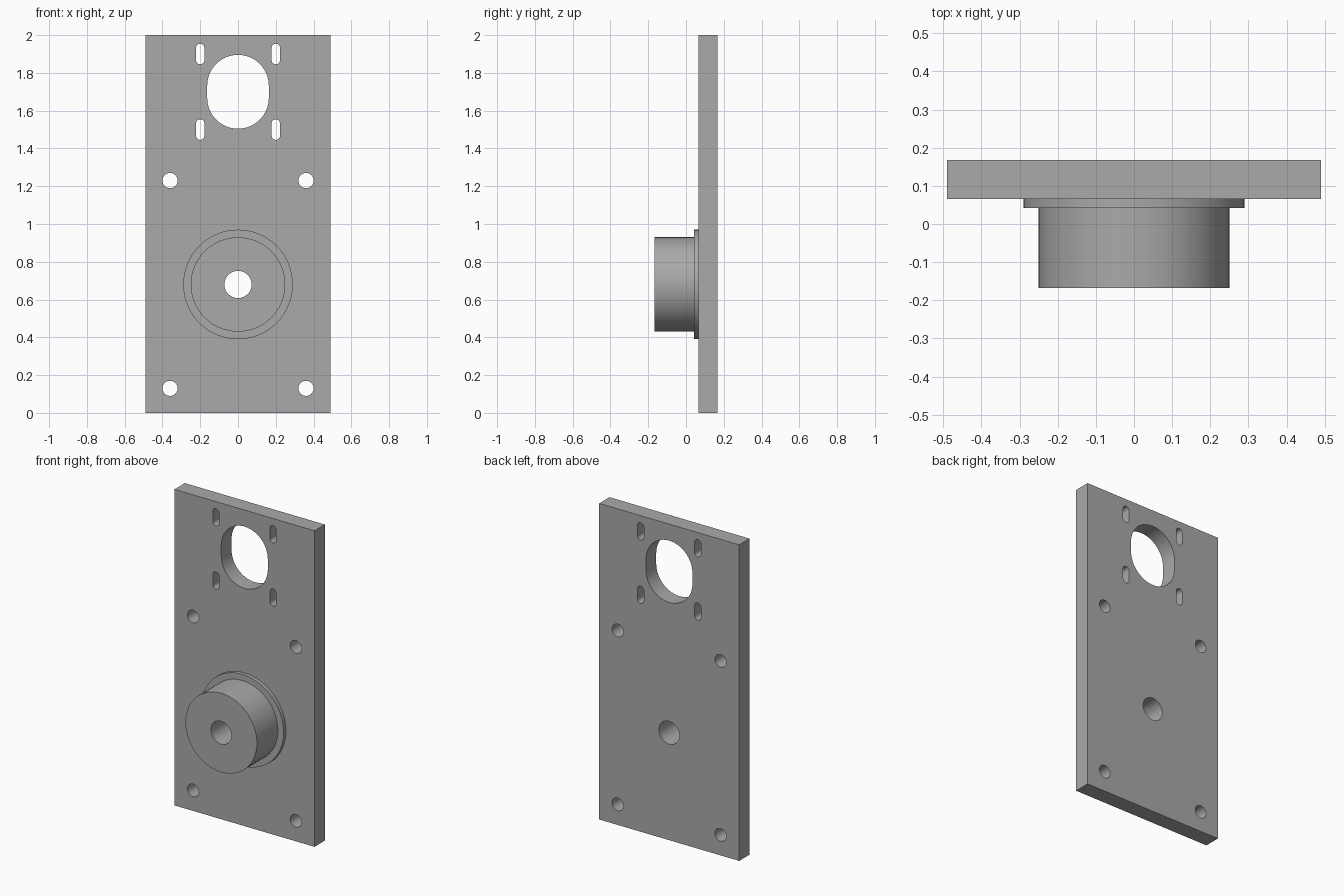
import bpy, bmesh
from math import pi, sin, cos, radians
from mathutils import Vector

if "Cube" in bpy.data.objects:
    bpy.data.objects.remove(bpy.data.objects["Cube"])

FRONT, BACK = 0.065, 0.168      # plate faces
BORE_R, BORE_Z = 0.072, 0.68    # shaft bore
TRAVEL = 0.065                  # slot adjustment length

gray = bpy.data.materials.new("machined gray")
gray.use_nodes = True
gray.diffuse_color = (0.4, 0.4, 0.4, 1)
gray.node_tree.nodes["Principled BSDF"].inputs["Base Color"].default_value = gray.diffuse_color


def finish(name, bm):
    """Turn a bmesh into a gray object with smooth walls and crisp edges."""
    bmesh.ops.recalc_face_normals(bm, faces=bm.faces)
    mesh = bpy.data.meshes.new(name)
    bm.to_mesh(mesh)
    bm.free()
    mesh.materials.append(gray)
    obj = bpy.data.objects.new(name, mesh)
    bpy.context.collection.objects.link(obj)
    bpy.ops.object.select_all(action="DESELECT")
    obj.select_set(True)
    bpy.context.view_layer.objects.active = obj
    bpy.ops.object.shade_smooth_by_angle(angle=radians(30))
    return obj


def slot(x, z, r, length=0.0, n=64):
    """Outline of a vertical slot, or of a round hole when length is zero."""
    points = []
    for end, start in ((1, 0), (-1, pi)):
        steps = n // 2 + (1 if length else 0)
        for i in range(steps):
            a = start + 2 * pi * i / n
            points.append((x + r * cos(a), z + end * length / 2 + r * sin(a)))
    return points


def add_loop(bm, points):
    verts = [bm.verts.new((x, FRONT, z)) for x, z in points]
    return [bm.edges.new((v, verts[i - 1])) for i, v in enumerate(verts)]


# Mounting plate: rectangle with all openings, extruded to thickness
outlines = [[(-0.49, 0), (0.49, 0), (0.49, 2), (-0.49, 2)],
            slot(0, BORE_Z, BORE_R),
            slot(0, 1.7, 0.163, TRAVEL)]
for side in (-1, 1):
    outlines += [slot(side * 0.36, z, 0.04) for z in (0.13, 1.23)]
    outlines += [slot(side * 0.2, z, 0.022, TRAVEL, 32) for z in (1.5, 1.9)]

bm = bmesh.new()
edges = [e for points in outlines for e in add_loop(bm, points)]
bmesh.ops.triangle_fill(bm, edges=edges, use_beauty=True, normal=(0, -1, 0))
result = bmesh.ops.extrude_face_region(bm, geom=bm.faces[:], use_keep_orig=True)
moved = [g for g in result["geom"] if isinstance(g, bmesh.types.BMVert)]
bmesh.ops.translate(bm, verts=moved, vec=(0, BACK - FRONT, 0))
finish("mounting_plate", bm)

# Bearing boss: stepped profile (radius, y) turned around the bore axis
profile = [(BORE_R, FRONT), (0.29, FRONT), (0.29, 0.042),
           (0.25, 0.042), (0.25, -0.168), (BORE_R, -0.168)]
bm = bmesh.new()
verts = [bm.verts.new((r, y, BORE_Z)) for r, y in profile]
edges = [bm.edges.new((v, verts[i - 1])) for i, v in enumerate(verts)]
bmesh.ops.spin(bm, geom=verts + edges, cent=Vector((0, 0, BORE_Z)), axis=(0, 1, 0),
               angle=2 * pi, steps=64, use_merge=True)
bmesh.ops.remove_doubles(bm, verts=bm.verts, dist=0.0001)
finish("bearing_boss", bm)
